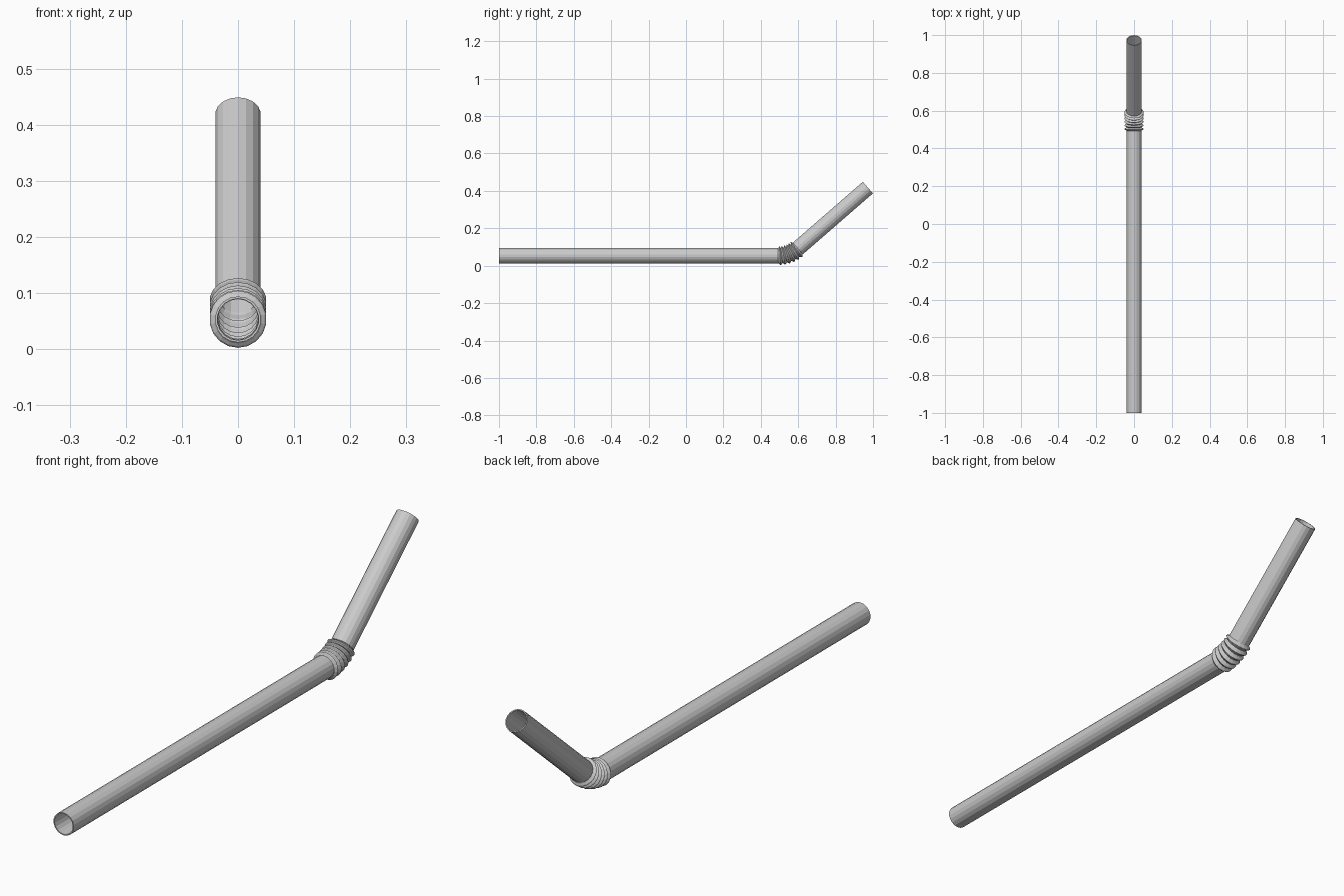
import bpy, bmesh, math
from mathutils import Vector

if "Cube" in bpy.data.objects:
    bpy.data.objects.remove(bpy.data.objects["Cube"])

SIDES = 18
AXIS_Z = 0.053                    # height of the long tube's axis
RADIUS, WALL = 0.041, 0.004
BEND = math.radians(41)
BEND_R = 0.16
TANGENT = BEND_R * math.tan(BEND / 2)
START = 0.553 + 1 - TANGENT       # path length where the bend begins
ARC = BEND_R * BEND
TOTAL = START + ARC + 0.556 - TANGENT


def path(s):
    """Point and bend angle at distance s along the straw."""
    a = min(max((s - START) / BEND_R, 0), BEND)
    y = -1 + min(s, START) + BEND_R * math.sin(a)
    z = AXIS_Z + BEND_R * (1 - math.cos(a))
    extra = max(s - START - ARC, 0)
    return Vector((0, y + extra * math.cos(a), z + extra * math.sin(a))), a


def sweep(name, profile):
    """Sweep rings of (distance, radius) along the straw path."""
    bm = bmesh.new()
    rings = []
    for s, r in profile:
        p, a = path(s)
        up = Vector((0, -math.sin(a), math.cos(a)))
        ring = []
        for i in range(SIDES):
            t = 2 * math.pi * i / SIDES + math.pi / 2
            ring.append(bm.verts.new(p + Vector((r * math.cos(t), 0, 0)) + up * r * math.sin(t)))
        rings.append(ring)
    for r0, r1 in zip(rings, rings[1:]):
        for i in range(SIDES):
            j = (i + 1) % SIDES
            bm.faces.new((r0[i], r0[j], r1[j], r1[i]))
    bmesh.ops.recalc_face_normals(bm, faces=bm.faces)
    mesh = bpy.data.meshes.new(name)
    bm.to_mesh(mesh)
    bm.free()
    obj = bpy.data.objects.new(name, mesh)
    bpy.context.collection.objects.link(obj)
    return obj


def walled(outer):
    """Outer profile, then the inner wall back to the start, closed at both rims."""
    return outer + [(s, r - WALL) for s, r in reversed(outer)] + outer[:1]


def weld(obj):
    bm = bmesh.new()
    bm.from_mesh(obj.data)
    bmesh.ops.remove_doubles(bm, verts=bm.verts, dist=1e-5)
    bmesh.ops.recalc_face_normals(bm, faces=bm.faces)
    bm.to_mesh(obj.data)
    bm.free()


# Long straight tube
long_tube = sweep("long_tube", walled([(0, RADIUS), (START, RADIUS)]))

# Ribbed flexible bend
RIBS, STEPS = 6, 6
ribs = []
for k in range(RIBS * STEPS + 1):
    f = k / (RIBS * STEPS)
    bulge = (1 - math.cos(2 * math.pi * f * RIBS)) / 2
    ribs.append((START + ARC * f, RADIUS - 0.001 + 0.011 * bulge))
flexible_bend = sweep("flexible_bend", walled(ribs))

# Short angled mouth tube
mouth_tube = sweep("mouth_tube", walled([(START + ARC, RADIUS), (TOTAL, RADIUS)]))

for part in (long_tube, flexible_bend, mouth_tube):
    weld(part)
